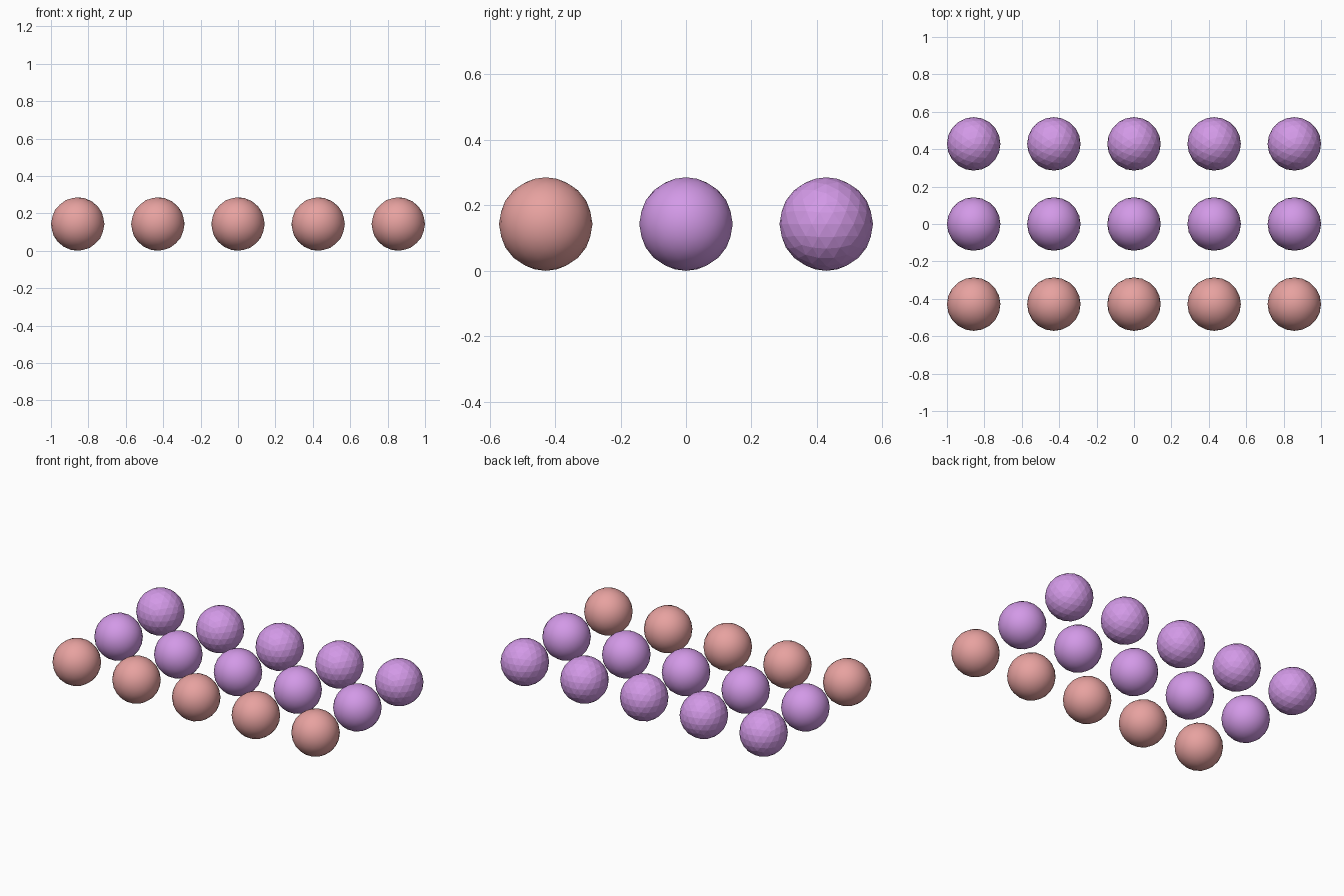
import bpy

if "Cube" in bpy.data.objects:
    bpy.data.objects.remove(bpy.data.objects["Cube"])

R = 1 / 7          # ball radius
STEP = 3 * R       # spacing between ball centres


def material(name, color):
    m = bpy.data.materials.new(name)
    m.diffuse_color = color
    m.use_nodes = True
    m.node_tree.nodes["Principled BSDF"].inputs["Base Color"].default_value = m.diffuse_color
    return m


red = material("red", (0.80, 0.36, 0.35, 1))
purple = material("purple", (0.65, 0.32, 0.80, 1))


def ball(name, row, col, mat, smooth):
    loc = (col * STEP, row * STEP, R)
    bpy.ops.mesh.primitive_ico_sphere_add(subdivisions=3, radius=R, location=loc)
    ob = bpy.context.object
    ob.name = name
    ob.data.materials.append(mat)
    if smooth:
        bpy.ops.object.shade_smooth()


# three rows of five balls: smooth red, smooth purple, faceted purple
for col in range(-2, 3):
    ball(f"front_ball_{col + 3}", -1, col, red, True)
    ball(f"middle_ball_{col + 3}", 0, col, purple, True)
    ball(f"back_ball_{col + 3}", 1, col, purple, False)
